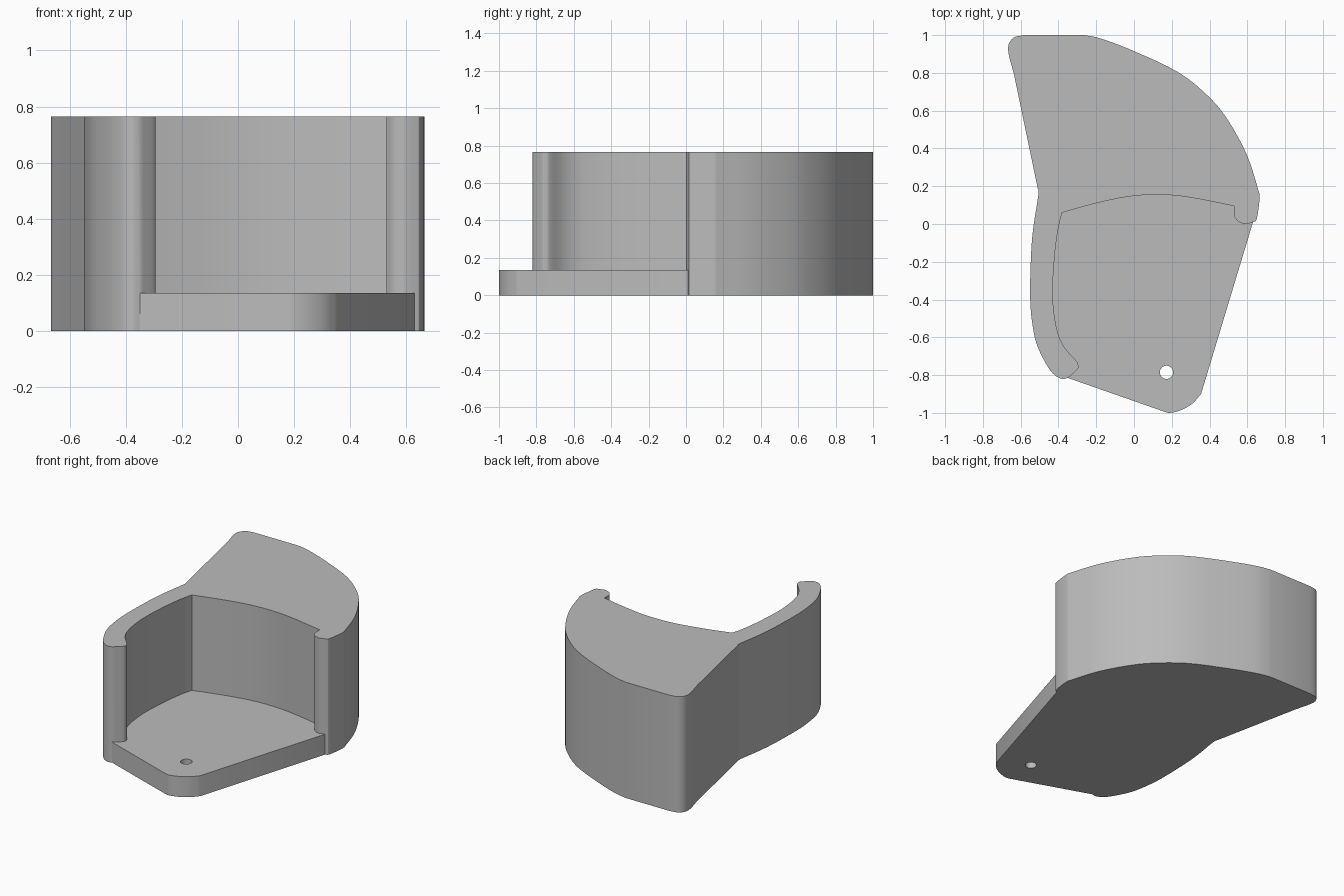
import bpy, bmesh, math
from mathutils import Vector

cube = bpy.data.objects.get("Cube")
if cube:
    bpy.data.objects.remove(cube)

HEIGHT, FLOOR = 0.765, 0.135


def smooth_run(points, steps=4):
    """Catmull-Rom curve through the points, open at both ends."""
    p = [Vector(q) for q in points]
    p = [2 * p[0] - p[1]] + p + [2 * p[-1] - p[-2]]
    out = []
    for a, b, c, d in zip(p, p[1:], p[2:], p[3:]):
        for i in range(steps):
            t = i / steps
            out.append(0.5 * (2 * b + (c - a) * t + (2 * a - 5 * b + 4 * c - d) * t**2
                              + (3 * b - a - 3 * c + d) * t**3))
    return out + [p[-2]]


def outline(*runs):
    """Join curved runs with straight lines, dropping shared end points."""
    loop = []
    for run in runs:
        pts = smooth_run(run) if len(run) > 2 else [Vector(q) for q in run]
        for q in pts:
            if not loop or (q - loop[-1]).length > 0.002:
                loop.append(q)
    return loop


def prism(name, loop, bottom, top):
    bm = bmesh.new()
    face = bm.faces.new([bm.verts.new((q.x, q.y, bottom)) for q in loop])
    up = bmesh.ops.extrude_face_region(bm, geom=[face])["geom"]
    bmesh.ops.translate(bm, vec=(0, 0, top - bottom),
                        verts=[v for v in up if isinstance(v, bmesh.types.BMVert)])
    bmesh.ops.recalc_face_normals(bm, faces=bm.faces)
    mesh = bpy.data.meshes.new(name)
    bm.to_mesh(mesh)
    bm.free()
    obj = bpy.data.objects.new(name, mesh)
    bpy.context.collection.objects.link(obj)
    return obj


# Whole silhouette: curved back, waisted left side, angled front tongue
back = [(.63, .01), (.65, .028), (.665, .14), (.655, .19), (.60, .36), (.51, .53), (.41, .66),
        (.24, .80), (0, .915), (-.17, .98), (-.26, 1)]
back_corner = [(-.58, 1), (-.64, .985), (-.667, .925), (-.635, .79)]
left_side = [(-.51, .19), (-.507, .15), (-.54, -.08), (-.55, -.38), (-.535, -.55), (-.51, -.65),
             (-.46, -.75), (-.42, -.80), (-.38, -.82), (-.35, -.815)]
tongue = [(.15, -.99), (.19, -1), (.25, -.985), (.31, -.95), (.355, -.90)]
body = prism("pocket_body", outline(back, back_corner, left_side, tongue), 0, HEIGHT)

# Open pocket above the floor, with a rounded lip at each end
left_lip = [(-.35, -.815), (-.30, -.77), (-.295, -.75), (-.305, -.725), (-.37, -.65),
            (-.41, -.55), (-.43, -.38), (-.42, -.17), (-.40, -.02), (-.38, .06)]
rear_arc = [(-.38, .06), (-.22, .105), (-.03, .145), (.14, .155), (.30, .14), (.53, .095)]
right_lip = [(.53, .04), (.55, .015), (.58, .001), (.60, .001), (.63, .01)]
outside = [(.8, .01), (.8, -1.2)]
corner = [(-.35, -1.2), (-.35, -1.0)]
pocket = prism("pocket_cutter", outline(left_lip, rear_arc, right_lip, outside, corner),
               FLOOR, HEIGHT + 0.2)

# Round hole near the tip of the tongue
ring = [Vector((.172 + .035 * math.cos(i * math.tau / 32), -.785 + .035 * math.sin(i * math.tau / 32)))
        for i in range(32)]
hole = prism("hole_cutter", ring, -0.1, 0.3)

bpy.ops.object.select_all(action="DESELECT")
body.select_set(True)
bpy.context.view_layer.objects.active = body
for cutter in (pocket, hole):
    cutter.hide_render = True
    mod = body.modifiers.new(cutter.name, "BOOLEAN")
    mod.operation, mod.solver, mod.object = "DIFFERENCE", "EXACT", cutter
    bpy.ops.object.modifier_apply(modifier=mod.name)
    bpy.data.objects.remove(cutter)

# Plain grey material
grey = bpy.data.materials.new("plain_grey")
grey.use_nodes = True
grey.diffuse_color = (0.5, 0.5, 0.5, 1)
grey.node_tree.nodes["Principled BSDF"].inputs["Base Color"].default_value = (0.5, 0.5, 0.5, 1)
body.data.materials.clear()
body.data.materials.append(grey)
bpy.ops.object.shade_smooth_by_angle(angle=math.radians(30))
